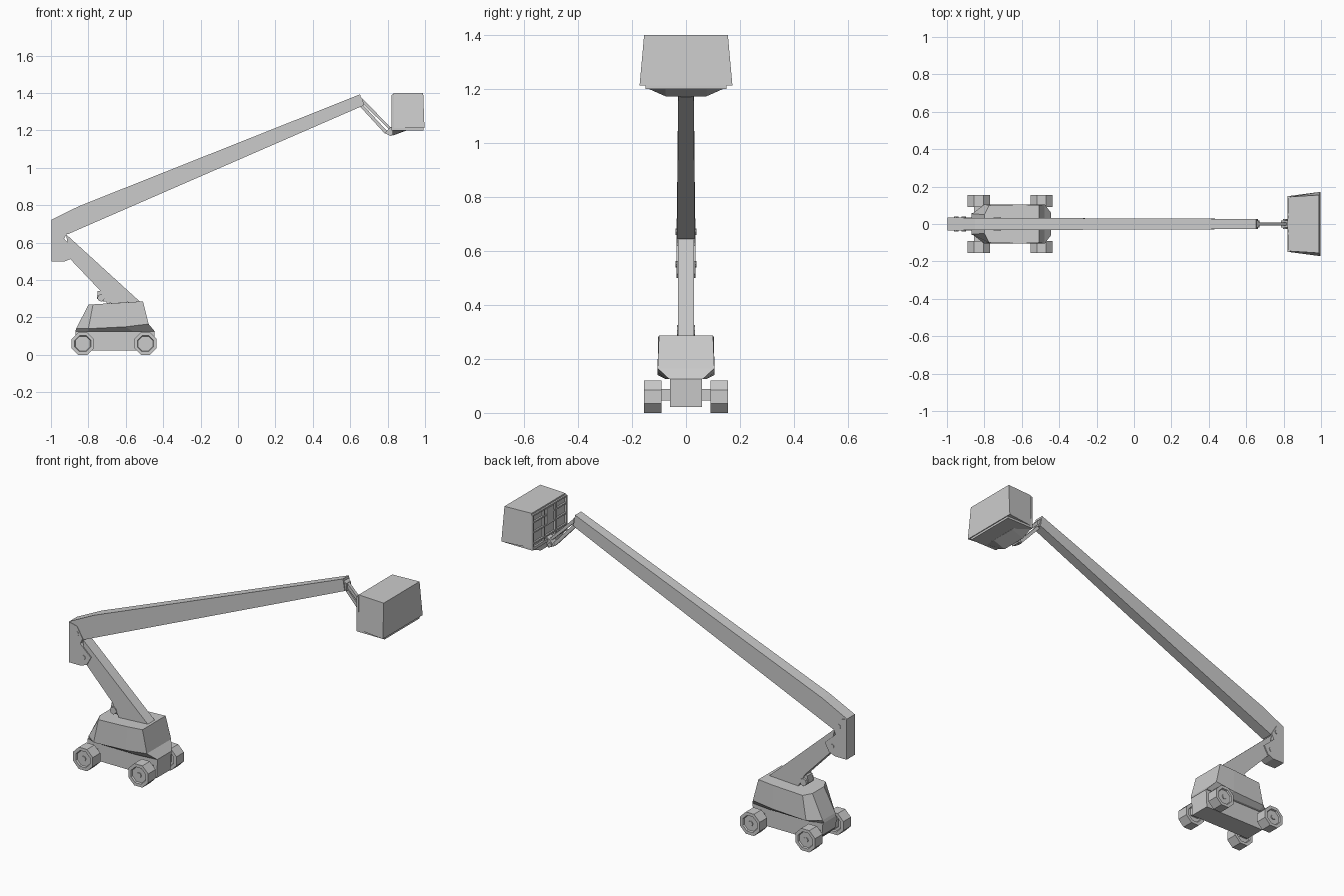
import bpy, bmesh, math
from mathutils import Vector, Matrix

if "Cube" in bpy.data.objects:
    bpy.data.objects.remove(bpy.data.objects["Cube"])


def finish(name, bm):
    bmesh.ops.recalc_face_normals(bm, faces=bm.faces)
    me = bpy.data.meshes.new(name)
    bm.to_mesh(me)
    bm.free()
    ob = bpy.data.objects.new(name, me)
    bpy.context.collection.objects.link(ob)
    return ob


def loft(name, rings):
    """Skin a list of equal-length closed rings and cap both ends."""
    bm = bmesh.new()
    vs = [[bm.verts.new(p) for p in r] for r in rings]
    n = len(vs[0])
    for a, b in zip(vs, vs[1:]):
        for i in range(n):
            j = (i + 1) % n
            bm.faces.new((a[i], a[j], b[j], b[i]))
    bm.faces.new(vs[0])
    bm.faces.new(vs[-1])
    return finish(name, bm)


def prism(name, pts, y0, y1):
    """Extrude an x-z profile from y0 to y1."""
    return loft(name, [[(x, y, z) for x, z in pts] for y in (y0, y1)])


def box(name, x0, x1, y0, y1, z0, z1):
    return prism(name, [(x0, z0), (x1, z0), (x1, z1), (x0, z1)], y0, y1)


def rod(name, a, b, r, sides=8):
    a, b = Vector(a), Vector(b)
    bm = bmesh.new()
    m = Matrix.Translation((a + b) / 2) @ (b - a).to_track_quat('Z', 'Y').to_matrix().to_4x4()
    bmesh.ops.create_cone(bm, cap_ends=True, segments=sides, radius1=r, radius2=r,
                          depth=(b - a).length, matrix=m)
    return finish(name, bm)


def mirrored(half):
    """Close a half outline (x, y, z) across y = 0."""
    return [(x, -y, z) for x, y, z in half] + [(x, y, z) for x, y, z in reversed(half)]


# Chassis and axles
prism("chassis", [(-.87, .125), (-.865, .06), (-.83, .022), (-.45, .022), (-.445, .125)], -.06, .06)
for x, end in ((-.83, "rear"), (-.495, "front")):
    box(end + "_axle", x - .025, x + .025, -.1, .1, .045, .088)

# Octagonal wheels with recessed rims and hubs
for x, end in ((-.83, "rear"), (-.495, "front")):
    for s, side in ((-1, "right"), (1, "left")):
        bm = bmesh.new()
        m = (Matrix.Translation((x, s * .1225, .06)) @ Matrix.Rotation(math.pi / 2, 4, 'X')
             @ Matrix.Rotation(math.pi / 8, 4, 'Z'))
        bmesh.ops.create_cone(bm, cap_ends=True, segments=8, radius1=.0645, radius2=.0645,
                              depth=.065, matrix=m)
        bmesh.ops.recalc_face_normals(bm, faces=bm.faces)
        caps = [f for f in bm.faces if len(f.verts) == 8]
        bmesh.ops.inset_individual(bm, faces=caps, thickness=.018)
        bmesh.ops.inset_individual(bm, faces=caps, thickness=.004, depth=-.008)
        finish(f"{end}_{side}_wheel", bm)
        rod(f"{end}_{side}_hub", (x, s * .12, .06), (x, s * .152, .06), .014)

# Turntable housing: tapered rear, flared skirt, rising hood
loft("turntable_housing", [
    mirrored([(-.87, .05, .125), (-.80, .075, .125), (-.56, .075, .125), (-.445, .062, .125)]),
    mirrored([(-.865, .055, .14), (-.80, .105, .14), (-.60, .105, .15), (-.478, .105, .165)]),
    mirrored([(-.80, .05, .268), (-.775, .10, .27), (-.60, .104, .28), (-.508, .10, .286)]),
])

# Lower arm with its foot pin
prism("lower_arm", [(-.92, .645), (-.525, .285), (-.70, .275), (-.74, .347), (-.895, .51)], -.03, .03)
rod("lower_arm_pin", (-.732, -.034, .305), (-.732, .034, .305), .02)
prism("lower_arm_bracket", [(-.75, .34), (-.755, .30), (-.72, .285), (-.69, .285), (-.70, .34)], -.022, .022)

# Elbow knuckle
prism("elbow", [(-.997, .72), (-.997, .50), (-.925, .50), (-.89, .515), (-.865, .56),
                (-.93, .62), (-.915, .65), (-.95, .71)], -.036, .036)
for x, z in ((-.95, .67), (-.91, .55)):
    rod("elbow_pin", (x, -.039, z), (x, .039, z), .012)

# Main boom, tapering to the tip
sections = [((-.998, .722), (-.998, .66), .034), ((-.85, .795), (-.91, .645), .033),
            ((.43, 1.304), (.45, 1.237), .028), ((.653, 1.393), (.664, 1.33), .026)]
loft("main_boom", [[(t[0], -w, t[1]), (t[0], w, t[1]), (b[0], w, b[1]), (b[0], -w, b[1])]
                   for t, b, w in sections])
prism("boom_tip", [(.65, 1.385), (.668, 1.368), (.672, 1.33), (.652, 1.328)], -.02, .02)

# Jib: two thin links and the basket pivot
prism("jib_upper_link", [(.66, 1.375), (.82, 1.212), (.814, 1.2), (.655, 1.355)], -.009, .009)
prism("jib_lower_link", [(.66, 1.345), (.798, 1.195), (.786, 1.182), (.652, 1.328)], -.009, .009)
prism("basket_pivot", [(.785, 1.185), (.818, 1.168), (.84, 1.20), (.83, 1.225), (.812, 1.215)], -.02, .02)
rod("pivot_pin", (.808, -.026, 1.187), (.808, .026, 1.187), .012)

# Basket floor, underside keel and enclosed sides
box("basket_floor", .822, .992, -.15, .15, 1.2, 1.216)
loft("basket_keel", [[(x, -.145, 1.203), (x, .145, 1.203), (x, .075, z), (x, -.075, z)]
                     for x, z in ((.826, 1.172), (.90, 1.199))])
loft("basket_body", [
    [(.832, -.15, 1.212), (.997, -.172, 1.212), (.997, .172, 1.212), (.832, .15, 1.212)],
    [(.832, -.145, 1.4), (.99, -.155, 1.4), (.99, .155, 1.4), (.832, .145, 1.4)],
])

# Entry-side rails, posts and control box
for z in (1.235, 1.295, 1.35, 1.388):
    box("basket_rail", .823, .834, -.148, .148, z - .004, z + .004)
for y in (-.145, -.05, .05, .145):
    box("basket_post", .822, .834, y - .005, y + .005, 1.205, 1.39)
box("control_box", .82, .835, -.03, .03, 1.30, 1.385)
